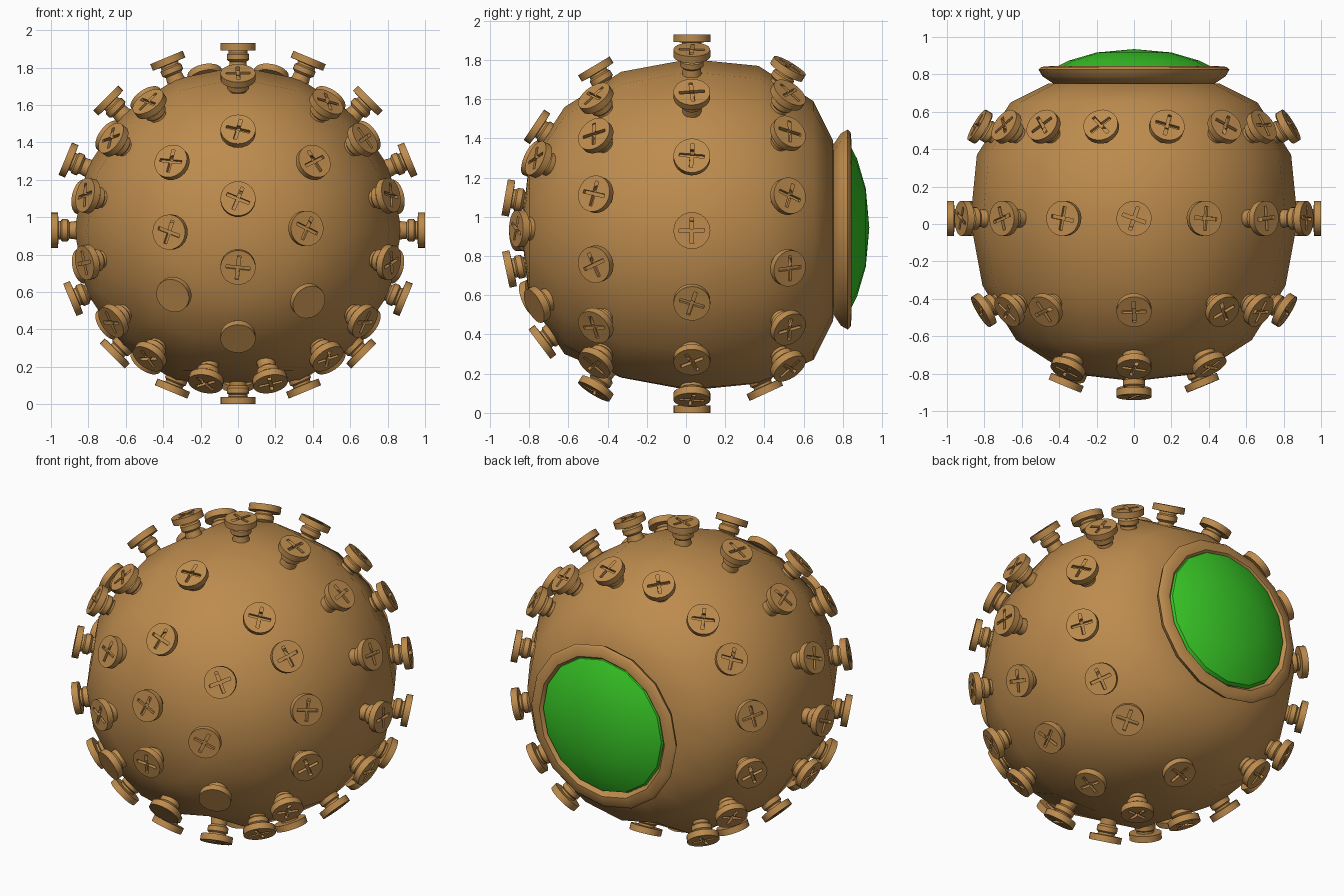
import bpy, bmesh, math, random
from mathutils import Vector, Matrix

if "Cube" in bpy.data.objects:
    bpy.data.objects.remove(bpy.data.objects["Cube"])

random.seed(4)
C = Vector((0, 0.03, 0.93))


def material(name, col):
    m = bpy.data.materials.new(name)
    m.diffuse_color = (*col, 1)
    m.use_nodes = True
    m.node_tree.nodes["Principled BSDF"].inputs["Base Color"].default_value = m.diffuse_color
    return m


BROWN = material("brown", (0.51, 0.26, 0.075))
GREEN = material("green", (0.04, 0.58, 0.02))


def add(name, mesh, mat=None):
    ob = bpy.data.objects.new(name, mesh)
    bpy.context.collection.objects.link(ob)
    if mat:
        mesh.materials.append(mat)
    return ob


def smooth(mesh, angle):
    bm = bmesh.new()
    bm.from_mesh(mesh)
    for f in bm.faces:
        f.smooth = True
    for e in bm.edges:
        e.smooth = len(e.link_faces) == 2 and e.calc_face_angle(0) < math.radians(angle)
    bm.to_mesh(mesh)
    bm.free()


def lathe(name, profile, n, closed=False, matrix=Matrix(), angle=35):
    """Spin (radius, height) points around z; radius 0 becomes a pole."""
    bm = bmesh.new()
    rings = []
    for r, h in profile:
        k = 1 if r == 0 else n
        rings.append([bm.verts.new((r * math.cos(2 * math.pi * i / n),
                                    r * math.sin(2 * math.pi * i / n), h)) for i in range(k)])
    pairs = list(zip(rings, rings[1:]))
    if closed:
        pairs.append((rings[-1], rings[0]))
    for a, b in pairs:
        for i in range(n):
            j = (i + 1) % n
            quad = [a[i % len(a)], a[j % len(a)], b[j % len(b)], b[i % len(b)]]
            bm.faces.new(list(dict.fromkeys(quad)))
    bm.transform(matrix)
    bmesh.ops.recalc_face_normals(bm, faces=bm.faces)
    mesh = bpy.data.meshes.new(name)
    bm.to_mesh(mesh)
    bm.free()
    smooth(mesh, angle)
    return mesh


# turns a lathe axis to +y, centred at height z
def along_y(z):
    return Matrix.Translation((0, 0, z)) @ Matrix.Rotation(-math.pi / 2, 4, 'X')


# body: low-poly smooth globe with its axis front to back and a dented underside
body = lathe("body", [(0, -.84), (.35, -.80), (.63, -.62), (.81, -.33), (.875, .02),
                      (.84, .37), (.66, .65), (.46, .75), (0, .79)], 16,
             matrix=along_y(.93), angle=80)
for v in body.vertices:
    if v.co.z < .15 and abs(v.co.x) < .05:
        v.co.z += .06
add("body", body, BROWN)

# porthole frame and domed window on the back
add("window_frame", lathe("window_frame", [(.43, .75), (.46, .77), (.49, .79), (.51, .825), (.495, .84),
                                           (.44, .845), (.42, .825), (.41, .75)], 16, True,
                          along_y(.935), 50), BROWN)
add("window_dome", lathe("window_dome", [(.43, .80), (.415, .84), (.35, .873), (.2, .917), (0, .935)], 16,
                         matrix=along_y(.945), angle=40), GREEN)

# screw templates: plain, and cross-slotted with the tip at z = 0
plain = lathe("plain_screw", [(0, -.18), (.055, -.18), (.045, -.1), (.06, -.088), (.06, -.06),
                              (.05, -.052), (.05, -.04), (.094, -.038), (.094, 0), (0, 0)], 24)
plain.materials.append(BROWN)
temp = add("screw_template", plain.copy())
cutters = []
for size in ((.13, .018, .04), (.018, .13, .04)):
    bm = bmesh.new()
    bmesh.ops.create_cube(bm, size=1, matrix=Matrix.Diagonal((*size, 1)))
    me = bpy.data.meshes.new("slot_cutter")
    bm.to_mesh(me)
    bm.free()
    cut = add("slot_cutter", me)
    cut.hide_render = True
    cutters.append(cut)
    mod = temp.modifiers.new("slot", 'BOOLEAN')
    mod.operation, mod.solver, mod.object = 'DIFFERENCE', 'EXACT', cut
deps = bpy.context.evaluated_depsgraph_get()
slotted = bpy.data.meshes.new_from_object(temp.evaluated_get(deps))
slotted.name = "slotted_screw"
smooth(slotted, 35)
if not slotted.materials:
    slotted.materials.append(BROWN)
for ob in [temp] + cutters:
    bpy.data.objects.remove(ob)


def screw(x, y, z, mesh=slotted):
    p = Vector((x, y, z))
    ob = add("screw", mesh)
    spin = Matrix.Rotation(random.uniform(-.5, .5), 4, 'Z')
    ob.matrix_world = Matrix.Translation(p) @ (p - C).to_track_quat('Z', 'Y').to_matrix().to_4x4() @ spin


def front_y(x, z):
    return C.y - math.sqrt(.97 ** 2 - x * x - (z - C.z) ** 2)


# front cluster
for x, z in ((0, 1.47), (0, 1.1), (0, .73), (-.37, .92), (.37, .94), (-.36, 1.3), (.41, 1.3)):
    screw(x, front_y(x, z), z)
for x, z in ((0, .35), (-.35, .58), (.38, .545)):
    screw(x, front_y(x, z), z, plain)

# front ring, and back ring turned upside down
half = (55, 36, 13, -12, -36, -55, -78)
for a in [90] + [b for h in half for b in (h, 180 - h)]:
    c, s = math.cos(math.radians(a)), math.sin(math.radians(a))
    screw(.84 * c, -.47, .93 + .84 * s)
    back = .86 if s < .9 else .83
    screw(back * c, .53 if s < .9 else .41, .93 - back * s)

# middle ring, drawn in slightly underneath
for i in range(16):
    a = math.tau * i / 16
    r = 1 + .07 * min(0, math.sin(a))
    screw(r * math.cos(a), .03, .93 + r * math.sin(a))
